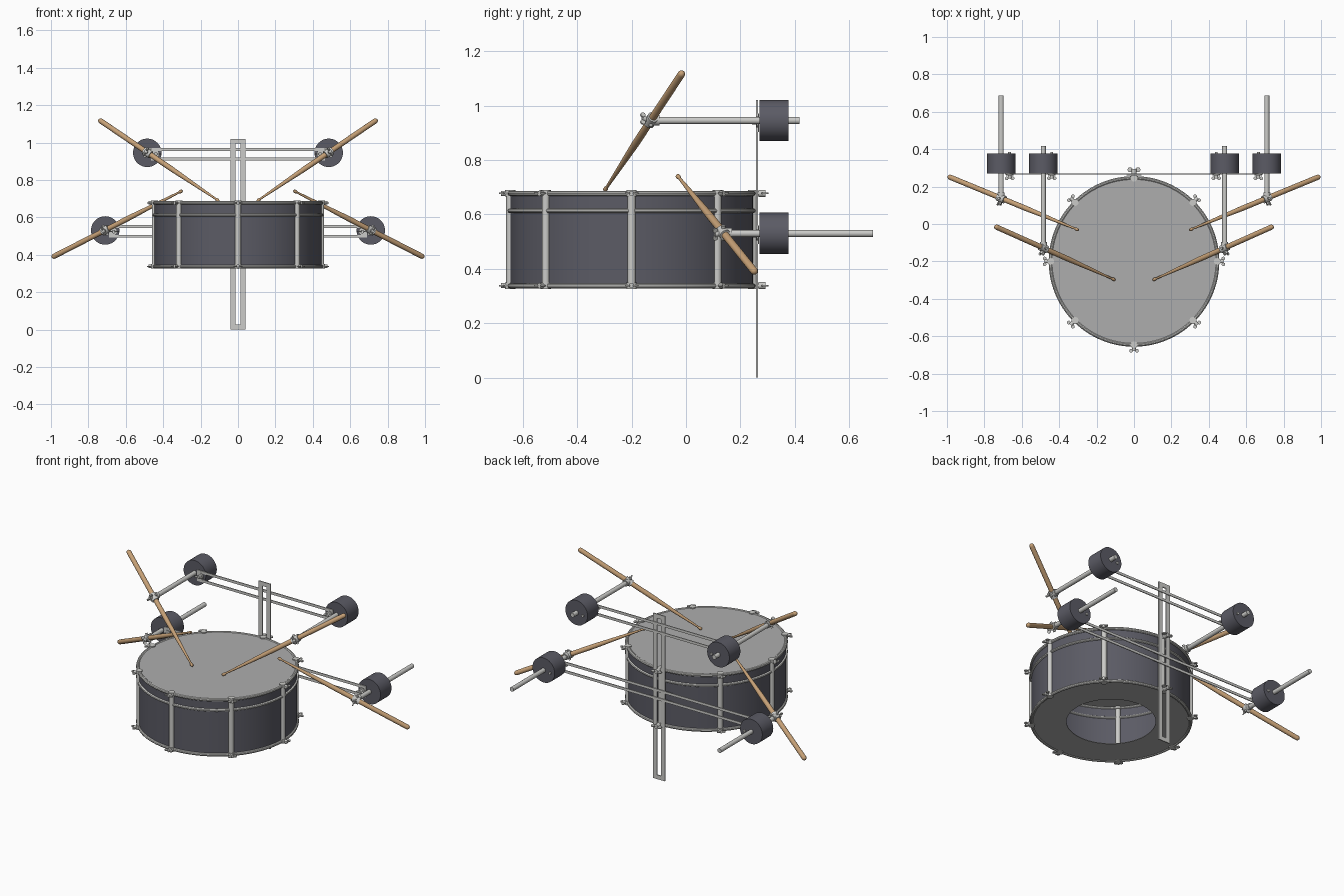
import bpy, bmesh, math
from mathutils import Vector as V

if "Cube" in bpy.data.objects:
    bpy.data.objects.remove(bpy.data.objects["Cube"])


def material(name, rgb):
    m = bpy.data.materials.new(name)
    m.diffuse_color = (*rgb, 1)
    m.use_nodes = True
    m.node_tree.nodes["Principled BSDF"].inputs["Base Color"].default_value = m.diffuse_color
    return m


METAL = material("light metal", (0.60, 0.60, 0.58))
DARK = material("dark shell", (0.105, 0.105, 0.13))
HEAD = material("grey drum skin", (0.42, 0.42, 0.42))
WOOD = material("wood", (0.56, 0.35, 0.18))


def lathe(bm, profile, base, axis, n=24, closed=False):
    """Revolve (radius, distance) points around an axis starting at base."""
    base, axis = V(base), V(axis).normalized()
    u = axis.orthogonal().normalized()
    w = axis.cross(u)
    rings = []
    for r, d in profile:
        if r == 0:
            rings.append([bm.verts.new(base + axis * d)] * n)
        else:
            rings.append([bm.verts.new(base + axis * d + r * (
                u * math.cos(math.tau * i / n) + w * math.sin(math.tau * i / n)))
                for i in range(n)])
    pairs = list(zip(rings, rings[1:]))
    if closed:
        pairs.append((rings[-1], rings[0]))
    for a, b in pairs:
        for i in range(n):
            j = (i + 1) % n
            quad = list(dict.fromkeys((a[i], a[j], b[j], b[i])))
            bm.faces.new(quad)


def rod(bm, a, b, r, n=20):
    length = (V(b) - V(a)).length
    lathe(bm, [(0, 0), (r, 0), (r, length), (0, length)], a, V(b) - V(a), n)


def wing_nut(bm, p, out, side, s=1.0):
    """Small boss with two flat rounded wings."""
    p, out, side = V(p), V(out).normalized(), V(side).normalized()
    flat = out.cross(side)
    rod(bm, p, p + out * 0.018 * s, 0.009 * s, 12)
    for k in (-1, 1):
        c = p + side * k * 0.014 * s + out * 0.016 * s
        rod(bm, c - flat * 0.003, c + flat * 0.003, 0.009 * s, 12)


def slotted_plate(bm, x, z0, z1, border, y0, y1):
    """Rectangular plate of half width x with a long slot through it."""
    def loop(b, y):
        return [bm.verts.new(c) for c in ((-x + b, y, z0 + b), (x - b, y, z0 + b),
                                          (x - b, y, z1 - b), (-x + b, y, z1 - b))]
    loops = [loop(0, y0), loop(border, y0), loop(border, y1), loop(0, y1)]
    for k in range(4):
        a, b = loops[k], loops[(k + 1) % 4]
        for i in range(4):
            j = (i + 1) % 4
            bm.faces.new((a[i], a[j], b[j], b[i]))


def finish(bm, name, mat):
    bmesh.ops.recalc_face_normals(bm, faces=bm.faces)
    me = bpy.data.meshes.new(name)
    bm.to_mesh(me)
    bm.free()
    for p in me.polygons:
        p.use_smooth = True
    me.set_sharp_from_angle(angle=math.radians(35))
    me.materials.append(mat)
    bpy.context.collection.objects.link(bpy.data.objects.new(name, me))


UP = V((0, 0, 1))
C = V((0, -0.2, 0))      # drum axis
R = 0.446                # shell radius

# Drum shell: thin open tube
bm = bmesh.new()
lathe(bm, [(R, 0.335), (R, 0.68), (R - 0.004, 0.68), (R - 0.004, 0.335)], C, UP, 96, True)
finish(bm, "drum_shell", DARK)

# Top skin and bottom skin with its round opening
bm = bmesh.new()
lathe(bm, [(0, 0.683), (R - 0.005, 0.683), (R - 0.005, 0.679), (0, 0.679)], C, UP, 96)
finish(bm, "top_skin", HEAD)
bm = bmesh.new()
lathe(bm, [(0.25, 0.332), (R - 0.005, 0.332), (R - 0.005, 0.336), (0.25, 0.336)], C, UP, 96, True)
finish(bm, "bottom_skin", HEAD)

# Hoops: top rim, bottom rim and the tension band
for name, z, h in (("top_hoop", 0.677, 0.010), ("bottom_hoop", 0.337, 0.010),
                   ("tension_band", 0.613, 0.009)):
    bm = bmesh.new()
    ring = [(R + 0.010 * math.cos(math.tau * i / 10), z + h * math.sin(math.tau * i / 10))
            for i in range(10)]
    lathe(bm, ring, C, UP, 96, True)
    finish(bm, name, METAL)

# Eight tension rods with end brackets and wing nuts
for i in range(8):
    a = i * math.pi / 4
    d = V((math.cos(a), math.sin(a), 0))
    t = V((-d.y, d.x, 0))
    p = C + d * R
    bm = bmesh.new()
    rod(bm, p + UP * 0.33, p + UP * 0.685, 0.015)
    for z in (0.338, 0.677):
        rod(bm, p + UP * (z - 0.012), p + UP * (z + 0.012), 0.019)
        rod(bm, p + UP * z, p + d * 0.02 + UP * z, 0.008, 12)
        back = i == 2    # these two also clamp the upright bar
        wing_nut(bm, p + d * (0.02 if back else 0.014) + UP * z, d, t, 1.5 if back else 1.1)
    finish(bm, f"tension_rod_{i + 1}", METAL)

# Slotted upright and the two slotted cross bars
bm = bmesh.new()
slotted_plate(bm, 0.04, 0, 1.02, 0.026, 0.258, 0.264)
finish(bm, "upright_bar", METAL)
for name, x, z in (("upper_cross_bar", 0.465, 0.937), ("lower_cross_bar", 0.69, 0.525)):
    bm = bmesh.new()
    slotted_plate(bm, x, z - 0.034, z + 0.034, 0.016, 0.264, 0.269)
    finish(bm, name, METAL)

# Four arms: motor, sliding rod, clamp and drumstick
# (level, motor x, z, rod front y, rod back y, stick butt, stick tip)
ARMS = (("upper", 0.485, 0.945, -0.13, 0.418, (0.745, -0.012, 1.123), (0.10, -0.30, 0.686)),
        ("lower", 0.71, 0.53, 0.135, 0.688, (0.995, 0.255, 0.386), (0.295, -0.033, 0.744)))
for level, x, z, y0, y1, butt, tip in ARMS:
    for side, s in (("left", -1), ("right", 1)):
        tag = f"{side}_{level}"
        X = s * x

        bm = bmesh.new()
        rod(bm, (X, 0.27, z), (X, 0.377, z), 0.076, 48)
        finish(bm, tag + "_motor", DARK)

        bm = bmesh.new()
        rod(bm, (X, y0, z), (X, y1, z), 0.0135)
        finish(bm, tag + "_slide_rod", METAL)

        # bolt that holds the motor in the cross bar slot
        bm = bmesh.new()
        bx, bz = X - s * 0.045, z - 0.006
        rod(bm, (bx, 0.255, bz), (bx, 0.384, bz), 0.008, 12)
        rod(bm, (bx, 0.259, bz), (bx, 0.264, bz), 0.02)
        wing_nut(bm, (bx, 0.262, bz), (0, -1, 0), (1, 0, 0), 1.1)
        finish(bm, tag + "_motor_bolt", METAL)

        # tapered stick with rounded butt and bead tip
        a, b = V((s * butt[0], *butt[1:])), V((s * tip[0], *tip[1:]))
        L = (b - a).length
        bm = bmesh.new()
        lathe(bm, [(0, 0), (0.007, 0.002), (0.012, 0.007), (0.014, 0.015), (0.014, 0.6 * L),
                   (0.0055, L - 0.03), (0.0055, L - 0.024), (0.0085, L - 0.018),
                   (0.0085, L - 0.009), (0.005, L - 0.002), (0, L)], a, b - a, 20)
        finish(bm, tag + "_drumstick", WOOD)

        # clamp joining stick and rod
        d = (b - a).normalized()
        p = V((X, y0, z))
        p = a + d * (p - a).dot(d)
        bm = bmesh.new()
        rod(bm, p - d * 0.022, p + d * 0.022, 0.021)
        rod(bm, p, p + V((0, 0.032, 0)), 0.019)
        out = V((0, -1, 0))
        out = (out - d * out.dot(d)).normalized()
        wing_nut(bm, p + out * 0.014, out, out.cross(d), 1.1)
        rod(bm, p - out.cross(d) * 0.03, p + out.cross(d) * 0.03, 0.007, 12)
        finish(bm, tag + "_clamp", METAL)
